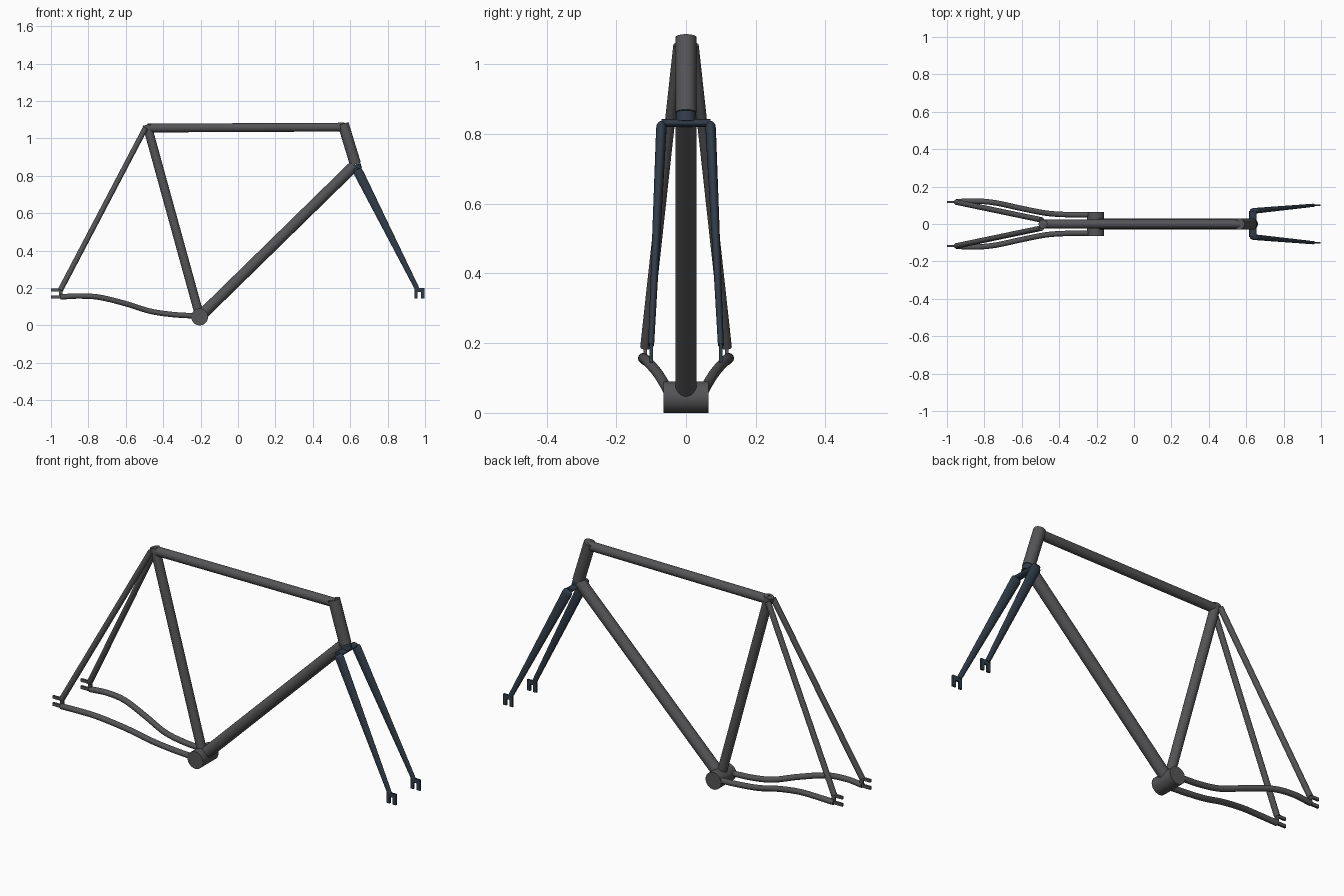
import bpy, bmesh, math
from mathutils import Vector

if "Cube" in bpy.data.objects:
    bpy.data.objects.remove(bpy.data.objects["Cube"])


def mat(name, col):
    m = bpy.data.materials.new(name)
    m.diffuse_color = (*col, 1)
    m.use_nodes = True
    m.node_tree.nodes["Principled BSDF"].inputs["Base Color"].default_value = m.diffuse_color
    return m


GREY = mat("frame_grey", (0.09, 0.09, 0.095))
BLUE = mat("fork_blue", (0.03, 0.045, 0.065))


def finish(name, bm, m):
    bmesh.ops.recalc_face_normals(bm, faces=bm.faces)
    me = bpy.data.meshes.new(name)
    bm.to_mesh(me)
    bm.free()
    ob = bpy.data.objects.new(name, me)
    bpy.context.collection.objects.link(ob)
    me.materials.append(m)
    bpy.ops.object.select_all(action='DESELECT')
    bpy.context.view_layer.objects.active = ob
    ob.select_set(True)
    bpy.ops.object.shade_smooth_by_angle(angle=math.radians(35))
    return ob


def sweep(name, pts, radii, m=GREY, n=32):
    """Elliptical rings along a path; radii = (in-plane, sideways) per point."""
    pts = [Vector(p) for p in pts]
    bm = bmesh.new()
    rings = []
    for i, p in enumerate(pts):
        t = (pts[min(i + 1, len(pts) - 1)] - pts[max(i - 1, 0)]).normalized()
        ref = Vector((0, 1, 0)) if abs(t.y) < 0.9 else Vector((0, 0, 1))
        u = t.cross(ref).normalized()
        v = u.cross(t)
        a, b = radii[i]
        rings.append([bm.verts.new(p + u * a * math.cos(2 * math.pi * k / n)
                                   + v * b * math.sin(2 * math.pi * k / n)) for k in range(n)])
    for r, s in zip(rings, rings[1:]):
        for k in range(n):
            bm.faces.new((r[k], r[(k + 1) % n], s[(k + 1) % n], s[k]))
    bm.faces.new(rings[0])
    bm.faces.new(rings[-1])
    return finish(name, bm, m)


def tube(name, a, b, r, m=GREY):
    return sweep(name, [a, b], [(r, r)] * 2, m)


def plate(name, outline, y, thick, m):
    """Flat xz outline extruded along y."""
    bm = bmesh.new()
    f = bm.faces.new([bm.verts.new((x, y - thick / 2, z)) for x, z in outline])
    g = bmesh.ops.extrude_face_region(bm, geom=[f])
    bmesh.ops.translate(bm, vec=(0, thick, 0),
                        verts=[v for v in g["geom"] if isinstance(v, bmesh.types.BMVert)])
    return finish(name, bm, m)


def smooth_path(pts, steps=7):
    """Catmull-Rom through the given points."""
    p = [Vector(q) for q in pts]
    p = [2 * p[0] - p[1]] + p + [2 * p[-1] - p[-2]]
    out = []
    for a, b, c, d in zip(p, p[1:], p[2:], p[3:]):
        for i in range(steps):
            t = i / steps
            out.append(0.5 * (2 * b + (c - a) * t + (2 * a - 5 * b + 4 * c - d) * t * t
                              + (3 * b - a - 3 * c + d) * t ** 3))
    return out + [p[-2]]


# main triangle
tube("bottom_bracket_shell", (-0.205, -0.065, 0.045), (-0.205, 0.065, 0.045), 0.045)
tube("seat_tube", (-0.205, 0, 0.05), (-0.487, 0, 1.073), 0.024)
tube("top_tube", (-0.485, 0, 1.055), (0.57, 0, 1.06), 0.0235)
tube("down_tube", (-0.2, 0, 0.05), (0.62, 0, 0.852), 0.03)
tube("head_tube", (0.562, 0, 1.078), (0.628, 0, 0.862), 0.03)

# fork collar and crown
tube("fork_collar", (0.628, 0, 0.861), (0.636, 0, 0.832), 0.028, BLUE)
sweep("fork_crown", [(0.636, -0.07, 0.832), (0.636, 0.07, 0.832)], [(0.02, 0.011)] * 2, BLUE)

for s, side in ((-1, "right"), (1, "left")):
    # seat stay and curved chain stay
    tube("seat_stay_" + side, (-0.495, s * 0.022, 1.055), (-0.95, s * 0.117, 0.188), 0.0145)
    path = smooth_path([(x, s * y, z) for x, y, z in (
        (-0.95, 0.119, 0.152), (-0.85, 0.123, 0.157), (-0.74, 0.113, 0.150),
        (-0.6, 0.083, 0.116), (-0.47, 0.058, 0.076), (-0.35, 0.05, 0.058),
        (-0.22, 0.05, 0.05))])
    sweep("chain_stay_" + side, path, [(0.0145, 0.0145)] * len(path))

    # rear dropout, slot opening backwards
    plate("rear_dropout_" + side,
          [(-0.938, 0.143), (-1.0, 0.143), (-1.0, 0.159), (-0.957, 0.159),
           (-0.957, 0.181), (-1.0, 0.181), (-1.0, 0.196), (-0.938, 0.196)],
          s * 0.117, 0.011, GREY)

    # tapered oval fork blade with a domed top
    top, end = Vector((0.637, s * 0.07, 0.832)), Vector((0.958, s * 0.1, 0.195))
    fr = [0, 0.006, 0.015, 0.03, 1]
    rad = [(0.012, 0.005), (0.021, 0.011), (0.025, 0.0145), (0.026, 0.015), (0.0125, 0.0085)]
    sweep("fork_blade_" + side, [top.lerp(end, t) for t in fr], rad, BLUE)

    # front dropout, slot opening downwards
    plate("fork_dropout_" + side,
          [(0.943, 0.143), (0.961, 0.143), (0.961, 0.178), (0.979, 0.178),
           (0.979, 0.143), (0.998, 0.143), (0.998, 0.2), (0.943, 0.2)],
          s * 0.1, 0.01, BLUE)
